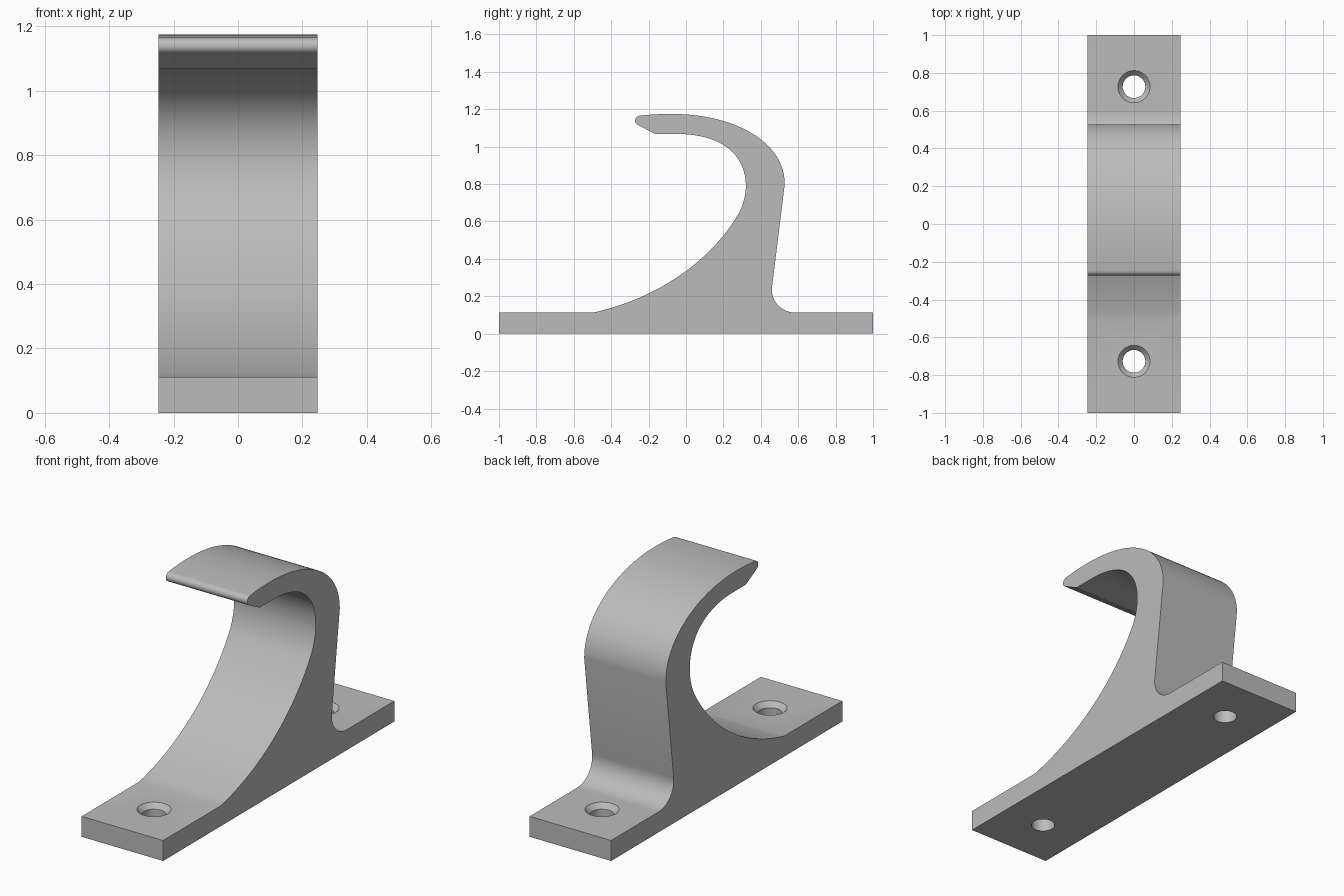
import bpy, bmesh
from mathutils import Vector
from mathutils.geometry import interpolate_bezier

default = bpy.data.objects.get("Cube")
if default:
    bpy.data.objects.remove(default, do_unlink=True)

HALF_WIDTH = 0.247
BASE_TOP = 0.112

grey = bpy.data.materials.new("plain grey")
grey.use_nodes = True
grey.diffuse_color = (0.5, 0.5, 0.5, 1)
grey.node_tree.nodes["Principled BSDF"].inputs["Base Color"].default_value = (0.5, 0.5, 0.5, 1)


def add_object(name, bm):
    bmesh.ops.recalc_face_normals(bm, faces=bm.faces)
    mesh = bpy.data.meshes.new(name)
    bm.to_mesh(mesh)
    bm.free()
    mesh.materials.append(grey)
    obj = bpy.data.objects.new(name, mesh)
    bpy.context.collection.objects.link(obj)
    return obj


# Side profile (y, z): one point makes a straight line, three make a Bezier curve
start = (-1, 0)
segments = [
    [(1, 0)], [(1, BASE_TOP)], [(0.59, BASE_TOP)],
    [(0.51, BASE_TOP), (0.45, 0.175), (0.46, 0.25)],      # rear fillet
    [(0.528, 0.80)],
    [(0.528, 1.02), (0.27, 1.175), (-0.08, 1.175)],       # outer bend
    [(-0.14, 1.175), (-0.20, 1.171), (-0.25, 1.165)],
    [(-0.275, 1.16), (-0.28, 1.13), (-0.26, 1.118)],      # rounded tip
    [(-0.165, 1.068)], [(-0.05, 1.068)],
    [(0.20, 1.068), (0.32, 0.95), (0.32, 0.79)],          # inner bend
    [(0.32, 0.74), (0.305, 0.685), (0.28, 0.64)],
    [(0.14, 0.40), (-0.14, 0.19), (-0.5, BASE_TOP)],      # sweeping front
    [(-1, BASE_TOP)],
]
outline = [Vector(start)]
for seg in segments:
    if len(seg) == 1:
        outline.append(Vector(seg[0]))
    else:
        a, b, c = map(Vector, seg)
        outline += interpolate_bezier(outline[-1], a, b, c, 25)[1:]

# Hook and base plate, extruded across the width
bm = bmesh.new()
side = bm.faces.new([bm.verts.new((-HALF_WIDTH, p[0], p[1])) for p in outline])
grown = bmesh.ops.extrude_face_region(bm, geom=[side])["geom"]
bmesh.ops.translate(bm, vec=(2 * HALF_WIDTH, 0, 0),
                    verts=[v for v in grown if isinstance(v, bmesh.types.BMVert)])
hook = add_object("hook_bracket", bm)

# Countersunk screw holes: stacked rings (radius, z) make each cutter
rings = [(0.06, -0.05), (0.06, 0.085), (0.085, BASE_TOP), (0.085, 0.15)]
SIDES = 48
bpy.context.view_layer.objects.active = hook
hook.select_set(True)
for y in (-0.727, 0.727):
    bm = bmesh.new()
    loops = [bmesh.ops.create_circle(bm, segments=SIDES, radius=r)["verts"] for r, z in rings]
    for loop, (r, z) in zip(loops, rings):
        bmesh.ops.translate(bm, verts=loop, vec=(0, y, z))
    for low, high in zip(loops, loops[1:]):
        for i in range(SIDES):
            j = (i + 1) % SIDES
            bm.faces.new((low[i], low[j], high[j], high[i]))
    bm.faces.new(loops[0])
    bm.faces.new(loops[-1])
    cutter = add_object("screw_hole_cutter", bm)
    cutter.hide_render = True
    cut = hook.modifiers.new("screw_hole", "BOOLEAN")
    cut.operation = "DIFFERENCE"
    cut.solver = "EXACT"
    cut.object = cutter
    bpy.ops.object.modifier_apply(modifier=cut.name)
    bpy.data.objects.remove(cutter, do_unlink=True)

bpy.ops.object.shade_smooth_by_angle(angle=0.4)
